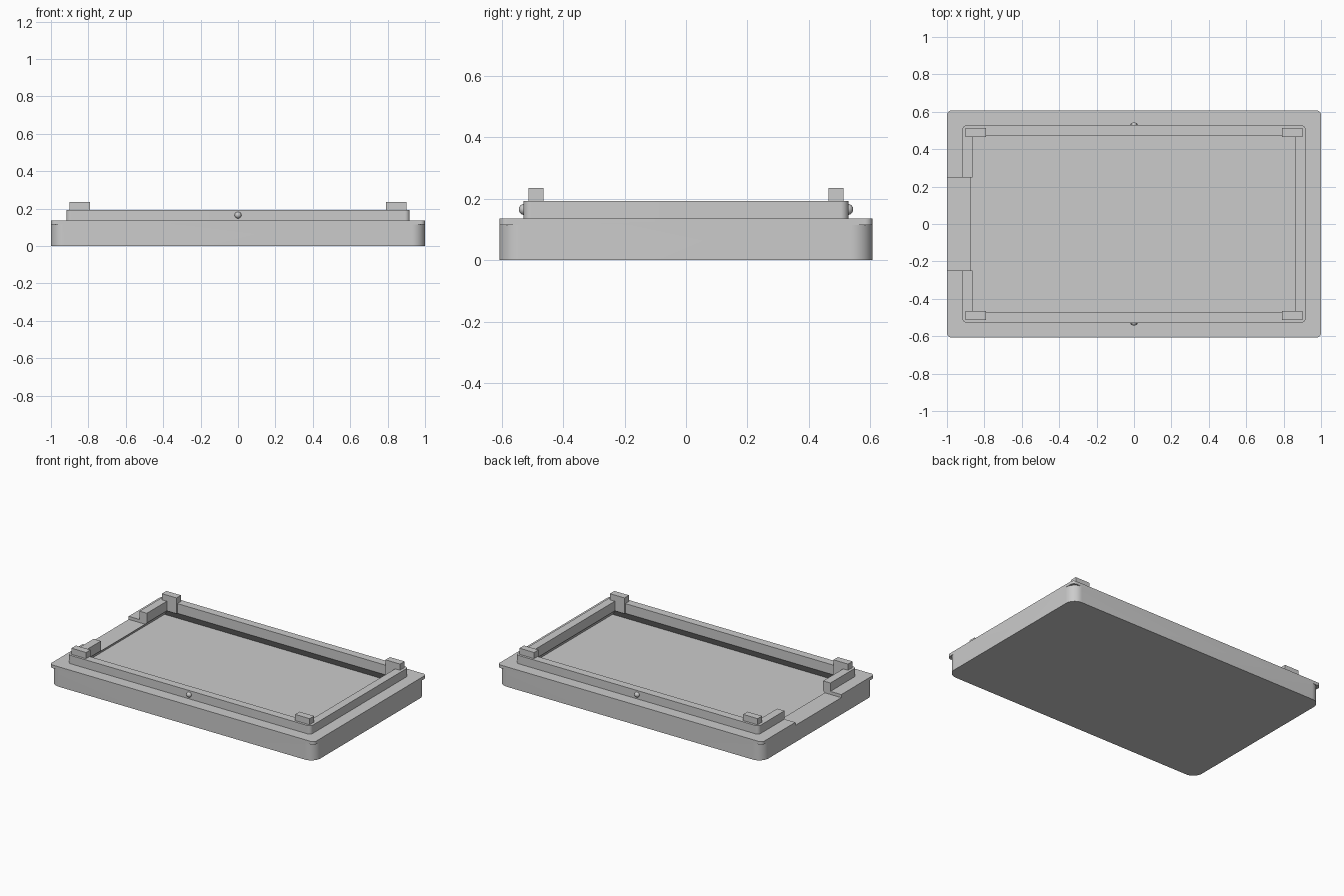
import bpy
import math
from math import cos, sin, pi

cube = bpy.data.objects.get("Cube")
if cube:
    bpy.data.objects.remove(cube, do_unlink=True)

GREY = (0.6, 0.6, 0.6, 1)
grey = bpy.data.materials.new("light grey")
grey.use_nodes = True
grey.diffuse_color = GREY
grey.node_tree.nodes["Principled BSDF"].inputs["Base Color"].default_value = GREY

FLOOR, LIP, SLOPE, RIM, WALL, POST = 0.05, 0.115, 0.127, 0.136, 0.193, 0.235
HALF_X, HALF_Y = 0.863, 0.473      # opening inside the raised wall


def loft(name, lower, upper, z0, z1):
    """Closed solid between two counter-clockwise outlines."""
    n = len(lower)
    verts = [(x, y, z0) for x, y in lower] + [(x, y, z1) for x, y in upper]
    faces = [(i, (i + 1) % n, (i + 1) % n + n, i + n) for i in range(n)]
    faces += [list(range(n))[::-1], list(range(n, 2 * n))]
    mesh = bpy.data.meshes.new(name)
    mesh.from_pydata(verts, [], faces)
    mesh.materials.append(grey)
    obj = bpy.data.objects.new(name, mesh)
    bpy.context.collection.objects.link(obj)
    return obj


def rect(x0, x1, y0, y1):
    return [(x0, y0), (x1, y0), (x1, y1), (x0, y1)]


def box(name, x0, x1, y0, y1, z0, z1):
    outline = rect(x0, x1, y0, y1)
    return loft(name, outline, outline, z0, z1)


def rounded_slab(name, hx, hy, radius, z0, z1, steps=12):
    outline = []
    for k, (sx, sy) in enumerate([(1, 1), (-1, 1), (-1, -1), (1, -1)]):
        for i in range(steps + 1):
            a = (k + i / steps) * pi / 2
            outline.append((sx * (hx - radius) + radius * cos(a),
                            sy * (hy - radius) + radius * sin(a)))
    return loft(name, outline, outline, z0, z1)


def combine(obj, steps):
    """Apply boolean steps in order, then remove the helper objects."""
    for operation, helper in steps:
        mod = obj.modifiers.new("combine", 'BOOLEAN')
        mod.operation = operation
        mod.solver = 'EXACT'
        mod.object = helper
    graph = bpy.context.evaluated_depsgraph_get()
    baked = bpy.data.meshes.new_from_object(obj.evaluated_get(graph))
    obj.modifiers.clear()
    obj.data = baked
    for _, helper in steps:
        bpy.data.objects.remove(helper, do_unlink=True)


def smooth(obj):
    bpy.ops.object.select_all(action='DESELECT')
    obj.select_set(True)
    bpy.context.view_layer.objects.active = obj
    bpy.ops.object.shade_smooth_by_angle(angle=math.radians(30))


# Tray with overhanging rim and raised wall; the cavity widens towards its floor
flare = SLOPE - FLOOR
tray = rounded_slab("tray", 1.0, 0.607, 0.07, 0, LIP)
combine(tray, [
    ('UNION', rounded_slab("rim_helper", 1.0, 0.607, 0.025, LIP, RIM)),
    ('UNION', rounded_slab("wall_helper", 0.918, 0.528, 0.025, SLOPE, WALL)),
    ('DIFFERENCE', box("notch_cutter", -1.1, -0.8, -0.248, 0.248, LIP, 0.5)),
    ('DIFFERENCE', loft("cavity_cutter",
                        rect(-HALF_X - flare, HALF_X + flare, -HALF_Y - flare, HALF_Y + flare),
                        rect(-HALF_X, HALF_X, -HALF_Y, HALF_Y), FLOOR, SLOPE)),
    ('DIFFERENCE', box("opening_cutter", -HALF_X, HALF_X, -HALF_Y, HALF_Y, LIP, 0.5)),
])
smooth(tray)

# Corner posts on the inside of the wall
for sx, side in ((-1, "right"), (1, "left")):
    for sy, end in ((-1, "front"), (1, "back")):
        xs = sorted((sx * 0.79, sx * 0.90))
        ys = sorted((sy * 0.464, sy * 0.512))
        box(f"corner_post_{end}_{side}", *xs, *ys, SLOPE, POST)

# Snap balls on the front and back of the wall
for sy, end in ((-1, "front"), (1, "back")):
    bpy.ops.mesh.primitive_uv_sphere_add(segments=24, ring_count=16, radius=0.018,
                                         location=(0, sy * 0.526, 0.165))
    ball = bpy.context.object
    ball.name = f"snap_ball_{end}"
    ball.data.materials.append(grey)
    smooth(ball)
